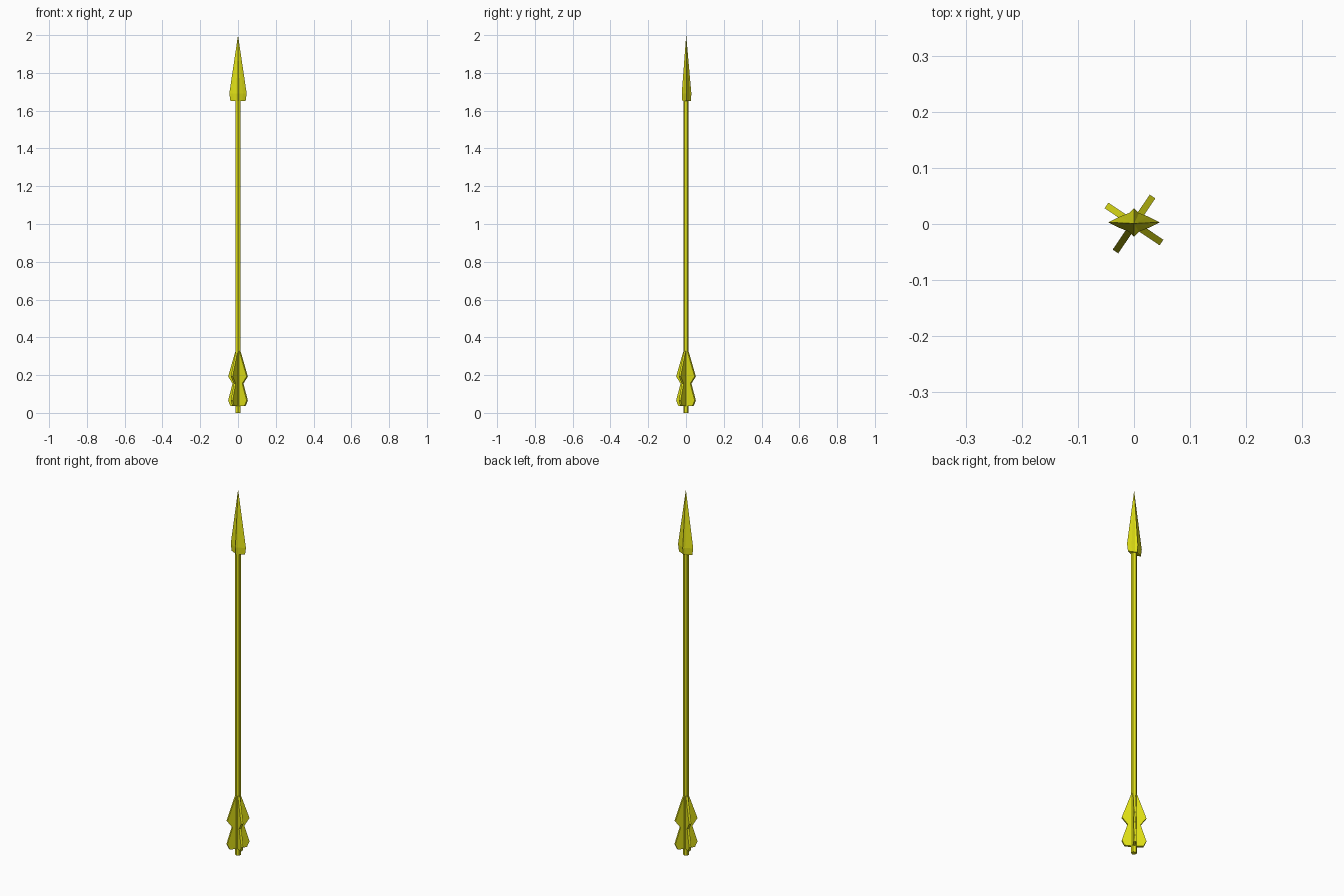
import bpy, bmesh, math
from mathutils import Matrix, Vector

if "Cube" in bpy.data.objects:
    bpy.data.objects.remove(bpy.data.objects["Cube"])

gold = bpy.data.materials.new("yellow")
gold.diffuse_color = (0.75, 0.75, 0.008, 1)
gold.use_nodes = True
gold.node_tree.nodes["Principled BSDF"].inputs["Base Color"].default_value = gold.diffuse_color


def finish(name, bm):
    bmesh.ops.recalc_face_normals(bm, faces=bm.faces[:])
    mesh = bpy.data.meshes.new(name)
    bm.to_mesh(mesh)
    bm.free()
    mesh.materials.append(gold)
    obj = bpy.data.objects.new(name, mesh)
    bpy.context.collection.objects.link(obj)
    return obj


# Six-sided shaft with ridges to the front and back
bm = bmesh.new()
bmesh.ops.create_cone(bm, cap_ends=True, segments=6, radius1=0.0145, radius2=0.0145,
                      depth=1.67, matrix=Matrix.Translation((0, 0, 0.835)))
for v in bm.verts:
    angle = 0 if abs(v.co.y) > 0.0144 else math.pi / 6
    if abs(v.co.x) > 0.0144:
        break
else:
    angle = 0
bmesh.ops.rotate(bm, verts=bm.verts[:], matrix=Matrix.Rotation(angle, 3, 'Z'))
finish("shaft", bm)

# Arrowhead: flattened star section, tapering from a chamfered base to a point
quarter = [(0.046, 0), (0.026, 0.010), (0.009, 0.0165), (0, 0.0255)]
half = quarter + [(-x, y) for x, y in quarter[-2::-1]]
section = half + [(x, -y) for x, y in half[-2:0:-1]]
bm = bmesh.new()
rings = []
for z, s in ((1.652, 0.88), (1.69, 1.0)):
    rings.append([bm.verts.new((x * s, y * s + 0.003, z)) for x, y in section])
tip = bm.verts.new((0, 0.001, 2.0))
n = len(section)
bm.faces.new(rings[0])
for i in range(n):
    j = (i + 1) % n
    bm.faces.new((rings[0][i], rings[0][j], rings[1][j], rings[1][i]))
    bm.faces.new((rings[1][i], rings[1][j], tip))
finish("arrowhead", bm)

# Four notched flight fins around the shaft
fin_profile = [(0.004, 0.335), (0.013, 0.325), (0.059, 0.193), (0.031, 0.155),
               (0.059, 0.066), (0.046, 0.038), (0.004, 0.035)]
thickness = 0.012
for k in range(4):
    bm = bmesh.new()
    face = bm.faces.new([bm.verts.new((r, -thickness / 2, z)) for r, z in fin_profile])
    ext = bmesh.ops.extrude_face_region(bm, geom=[face], use_keep_orig=True)
    moved = [g for g in ext["geom"] if isinstance(g, bmesh.types.BMVert)]
    bmesh.ops.translate(bm, verts=moved, vec=Vector((0, thickness, 0)))
    bmesh.ops.rotate(bm, verts=bm.verts[:],
                     matrix=Matrix.Rotation(math.radians(56 + 90 * k), 3, 'Z'))
    finish(f"fin_{k + 1}", bm)
